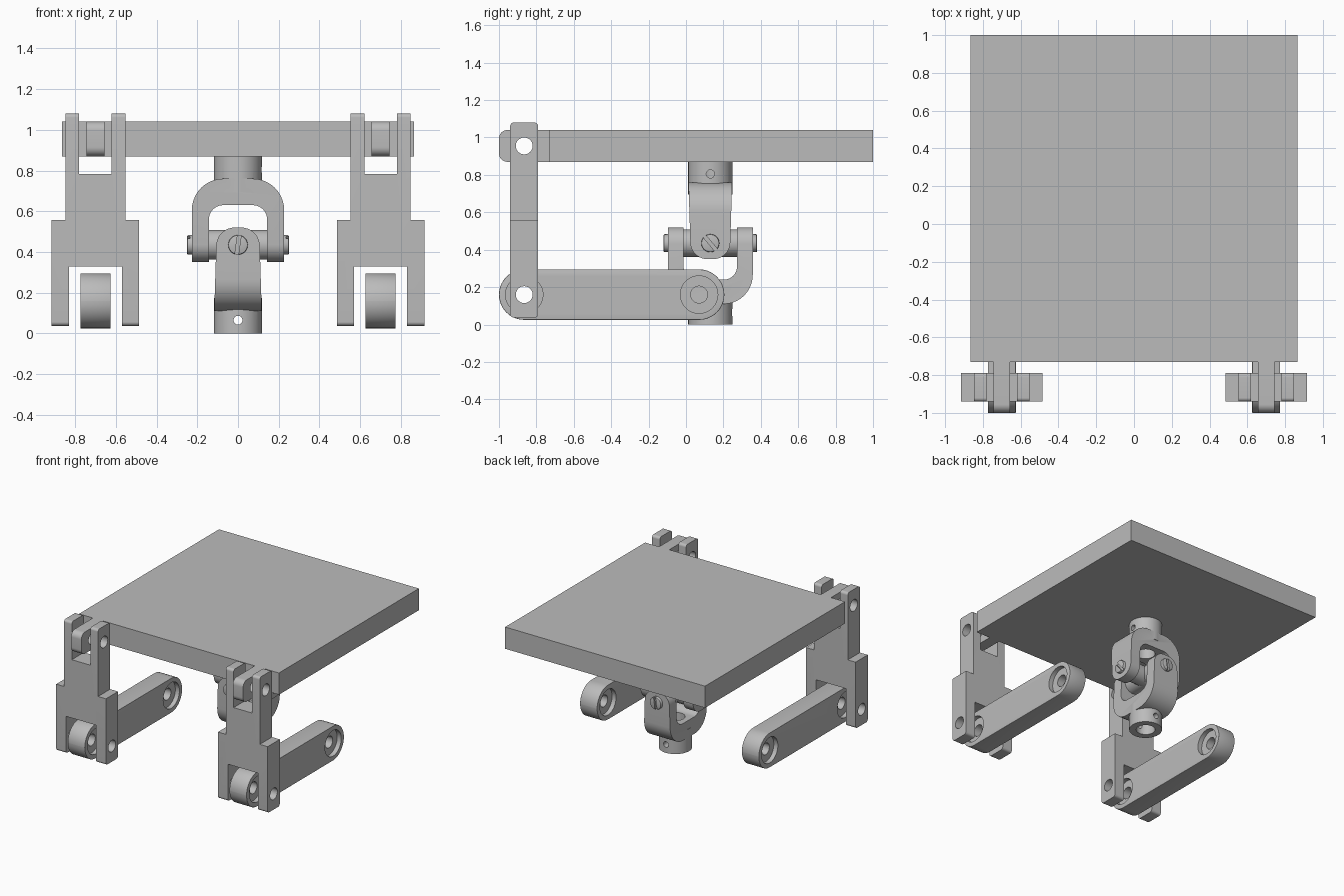
import bpy, bmesh, math
from mathutils import Vector, Matrix

if "Cube" in bpy.data.objects:
    bpy.data.objects.remove(bpy.data.objects["Cube"])

steel = bpy.data.materials.new("plain grey metal")
steel.use_nodes = True
GREY = (0.5, 0.5, 0.5, 1)
steel.diffuse_color = GREY
steel.node_tree.nodes["Principled BSDF"].inputs["Base Color"].default_value = GREY


def rounded(corners, steps=10):
    """Outline from (a, b, radius) corners, each one filleted."""
    out = []
    for i, (a, b, r) in enumerate(corners):
        p = Vector((a, b))
        if r == 0:
            out.append(p)
            continue
        u = (Vector(corners[i - 1][:2]) - p).normalized()
        v = (Vector(corners[(i + 1) % len(corners)][:2]) - p).normalized()
        half = u.angle(v) / 2
        centre = p + (u + v).normalized() * r / math.sin(half)
        start = p + u * r / math.tan(half) - centre
        end = p + v * r / math.tan(half) - centre
        sweep = start.angle_signed(end)
        for k in range(steps + 1):
            out.append(centre + Matrix.Rotation(-sweep * k / steps, 2) @ start)
    return out


def rect(a0, a1, b0, b1, r=0):
    return rounded([(a0, b0, r), (a1, b0, r), (a1, b1, r), (a0, b1, r)])


def circle(a, b, r, n=48):
    return [Vector((a + r * math.cos(math.tau * k / n), b + r * math.sin(math.tau * k / n)))
            for k in range(n)]


def prism(name, outline, axis, lo, hi):
    """Extrude a flat outline along an axis from lo to hi."""
    place = {"X": lambda p, d: (d, p.x, p.y),
             "Y": lambda p, d: (p.x, d, p.y),
             "Z": lambda p, d: (p.x, p.y, d)}[axis]
    bm = bmesh.new()
    low = [bm.verts.new(place(p, lo)) for p in outline]
    high = [bm.verts.new(place(p, hi)) for p in outline]
    bm.faces.new(low)
    bm.faces.new(high)
    for i in range(len(low)):
        bm.faces.new((low[i - 1], low[i], high[i], high[i - 1]))
    bmesh.ops.remove_doubles(bm, verts=bm.verts, dist=1e-5)
    bmesh.ops.recalc_face_normals(bm, faces=bm.faces)
    mesh = bpy.data.meshes.new(name)
    bm.to_mesh(mesh)
    bm.free()
    mesh.materials.append(steel)
    obj = bpy.data.objects.new(name, mesh)
    bpy.context.collection.objects.link(obj)
    return obj


def bake(obj):
    """Replace the mesh by the result of its modifiers."""
    graph = bpy.context.evaluated_depsgraph_get()
    mesh = bpy.data.meshes.new_from_object(obj.evaluated_get(graph))
    obj.modifiers.clear()
    obj.data = mesh


def combine(obj, tool, operation="DIFFERENCE"):
    mod = obj.modifiers.new("combine", "BOOLEAN")
    mod.operation, mod.object, mod.solver = operation, tool, "EXACT"
    bake(obj)
    bpy.data.objects.remove(tool)


def bevel(obj, width, segments=3):
    mod = obj.modifiers.new("edge", "BEVEL")
    mod.width, mod.segments, mod.limit_method = width, segments, "ANGLE"
    mod.angle_limit = math.radians(40)
    bake(obj)


def smooth(obj):
    bpy.ops.object.select_all(action="DESELECT")
    obj.select_set(True)
    bpy.context.view_layer.objects.active = obj
    bpy.ops.object.shade_smooth_by_angle(angle=math.radians(30))


PIVOT_Y, TOP_Z, LOW_Z, HOLE = -0.865, 0.955, 0.16, 0.045
SIDES = (("right", -0.70), ("left", 0.70))

# Flat platform
prism("platform", rect(-0.865, 0.865, -0.73, 1), "Z", 0.87, 1.04)

for side, cx in SIDES:
    # Hinge lug on the platform front
    lug = prism(side + "_platform_lug",
                rounded([(-1, 0.87, 0.045), (-0.73, 0.87, 0), (-0.73, 1.04, 0), (-1, 1.04, 0.045)]),
                "X", cx - 0.044, cx + 0.044)
    combine(lug, prism("cutter", circle(PIVOT_Y, TOP_Z, HOLE), "X", cx - 1, cx + 1))
    smooth(lug)

    # Upright link, forked at both ends
    half = [(0.08, 1.08), (0.147, 1.08), (0.147, 0.557), (0.215, 0.557),
            (0.215, 0.037), (0.13, 0.037), (0.13, 0.328)]
    outline = [(0.08, 0.784)] + half
    outline += [(-a, b) for a, b in reversed(outline)]
    link = prism(side + "_upright_link", [Vector((cx + a, b)) for a, b in outline], "Y", -0.94, -0.79)
    combine(link, prism("envelope", rect(-0.94, -0.79, 0.037, 1.08, 0.02), "X", cx - 1, cx + 1), "INTERSECT")
    for z in (TOP_Z, LOW_Z):
        combine(link, prism("cutter", circle(PIVOT_Y, z, HOLE), "X", cx - 1, cx + 1))
    smooth(link)

    # Lower arm with a counterbored hole at each end
    x0, x1 = cx - 0.074, cx + 0.074
    arm = prism(side + "_lower_arm", rect(-1, 0.205, 0.025, 0.295, 0.1349), "X", x0, x1)
    bevel(arm, 0.014)
    for y in (PIVOT_Y, 0.07):
        combine(arm, prism("cutter", circle(y, LOW_Z, HOLE), "X", cx - 1, cx + 1))
        for lo, hi in ((x0 - 0.1, x0 + 0.035), (x1 - 0.035, x1 + 0.1)):
            combine(arm, prism("cutter", circle(y, LOW_Z, 0.1), "X", lo, hi))
    smooth(arm)

# Universal joint, built about its own centre
JOINT = Matrix.Translation((0, 0.13, 0.435))


def yoke(name, matrix, hole_start):
    body = prism(name, rounded([
        (-0.227, -0.1, 0), (-0.227, 0.325, 0.155), (0.227, 0.325, 0.155), (0.227, -0.1, 0),
        (0.143, -0.1, 0), (0.143, 0.195, 0.07), (-0.143, 0.195, 0.07), (-0.143, -0.1, 0)]),
        "Y", -0.2, 0.2)
    combine(body, prism("envelope", rounded([
        (-0.104, -0.085, 0.09), (0.104, -0.085, 0.09), (0.119, 0.4, 0), (-0.119, 0.4, 0)]),
        "X", -0.3, 0.3), "INTERSECT")
    combine(body, prism("hub", circle(0, 0, 0.118), "Z", 0.26, 0.435), "UNION")
    combine(body, prism("bore", circle(0, 0, 0.068), "Z", 0.1, 0.5))
    combine(body, prism("pin_hole", circle(0, 0.37, 0.022, 24), "X", hole_start, 0.3))
    body.data.transform(JOINT @ matrix)
    smooth(body)


FLIP = Matrix.Rotation(math.pi / 2, 4, "Z") @ Matrix.Rotation(math.pi, 4, "X")
yoke("upper_yoke", Matrix.Identity(4), 0)
yoke("lower_yoke", FLIP, -0.3)

# Cross piece and slotted pivot pins
for name, turn, tilt in (("side", Matrix.Identity(4), 40), ("front", FLIP, 8)):
    trunnion = prism(name + "_trunnion", circle(0, 0, 0.073), "X", -0.145, 0.145)
    pin = prism(name + "_pivot_pin", circle(0, 0, 0.048), "X", -0.25, 0.25)
    bevel(pin, 0.006, 2)
    for end in (-0.25, 0.25):
        slot = prism("slot", rect(-0.009, 0.009, -0.1, 0.1), "X", end - 0.015, end + 0.015)
        slot.data.transform(Matrix.Rotation(math.radians(tilt), 4, "X"))
        combine(pin, slot)
    for part in (trunnion, pin):
        part.data.transform(JOINT @ turn)
        smooth(part)
